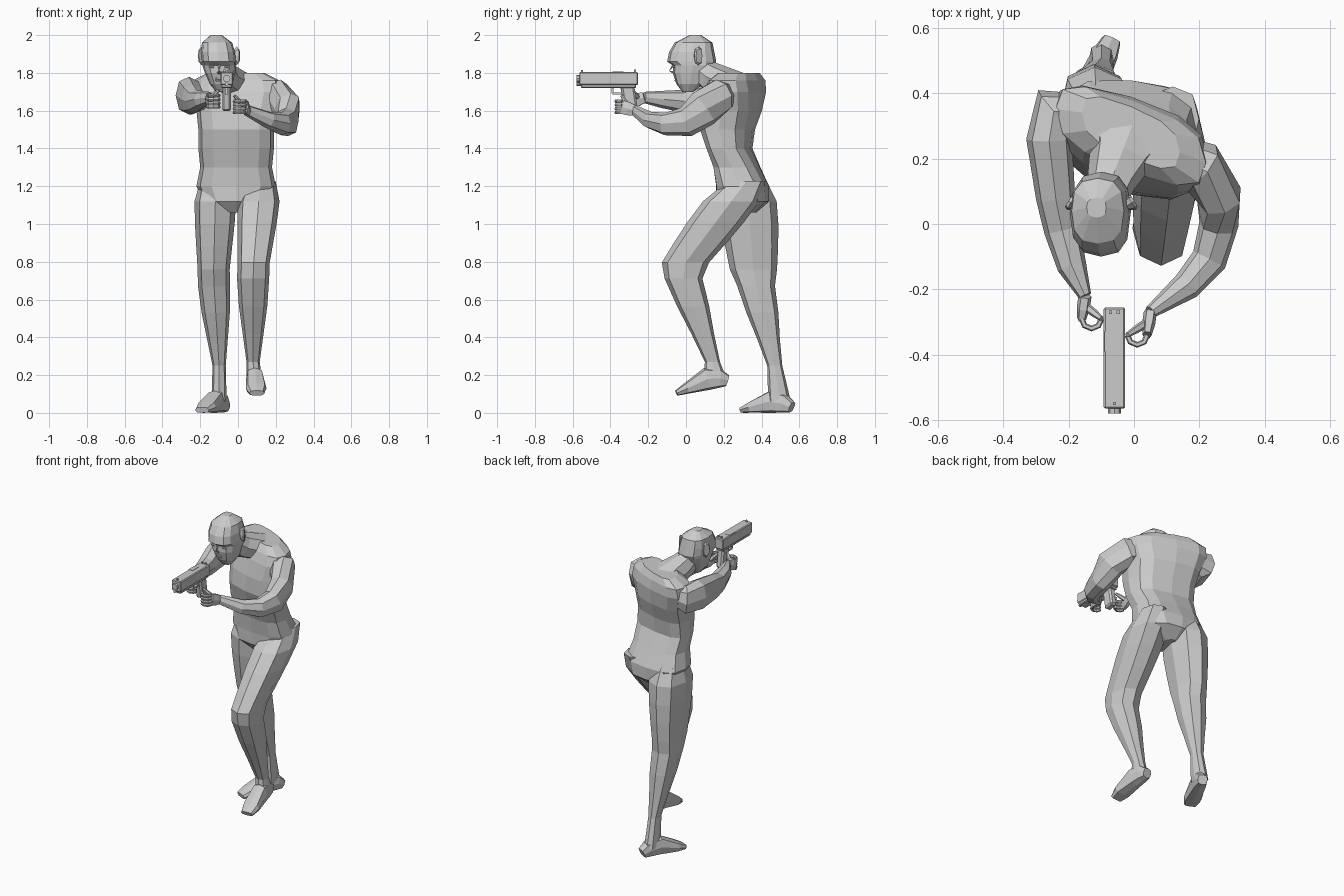
import bpy, bmesh, math
from mathutils import Vector, Matrix

cube = bpy.data.objects.get("Cube")
if cube:
    bpy.data.objects.remove(cube)

colour = (0.6, 0.6, 0.6, 1)
grey = bpy.data.materials.new("plain grey")
grey.use_nodes = True
grey.diffuse_color = colour
grey.node_tree.nodes["Principled BSDF"].inputs["Base Color"].default_value = colour


def finish(name, bm):
    bmesh.ops.recalc_face_normals(bm, faces=bm.faces)
    mesh = bpy.data.meshes.new(name)
    bm.to_mesh(mesh)
    bm.free()
    mesh.materials.append(grey)
    bpy.context.collection.objects.link(bpy.data.objects.new(name, mesh))


def skin(name, rings):
    """Bridge rings of points and cap both ends."""
    bm = bmesh.new()
    loops = [[bm.verts.new(point) for point in ring] for ring in rings]
    count = len(loops[0])
    for lower, upper in zip(loops, loops[1:]):
        for i in range(count):
            j = (i + 1) % count
            bm.faces.new((lower[i], lower[j], upper[j], upper[i]))
    bm.faces.new(loops[0])
    bm.faces.new(loops[-1])
    finish(name, bm)


def outline(sides, power):
    """Unit polygon, squarer for a lower power."""
    points = []
    for i in range(sides):
        angle = math.tau * i / sides
        c, s = math.cos(angle), math.sin(angle)
        points.append((math.copysign(abs(c) ** power, c), math.copysign(abs(s) ** power, s)))
    return points


def level_loft(name, centers, radii, sides=8, power=0.8, twists=None):
    """Loft through horizontal sections; twist carries the left side forward."""
    twists = twists or [0] * len(centers)
    rings = []
    for center, (rx, ry), twist in zip(centers, radii, twists):
        rings.append([center + Vector((u * rx, v * ry - twist * u * rx, 0))
                      for u, v in outline(sides, power)])
    skin(name, rings)


def limb(name, path, radii, sides=8, power=0.85):
    """Loft through sections square to a path; radii are half width and half height."""
    points = [Vector(point) for point in path]
    last = len(points) - 1
    rings = []
    for k, (point, (width, height)) in enumerate(zip(points, radii)):
        along = (points[min(k + 1, last)] - points[max(k - 1, 0)]).normalized()
        side = along.cross(Vector((0, 0, 1))).normalized()
        up = side.cross(along)
        rings.append([point + side * u * width + up * v * height
                      for u, v in outline(sides, power)])
    skin(name, rings)


def box(name, center, size, tilt=0.0, bevel=0.0):
    bm = bmesh.new()
    bmesh.ops.create_cube(bm, size=1)
    bmesh.ops.scale(bm, vec=size, verts=bm.verts)
    if bevel:
        bmesh.ops.bevel(bm, geom=bm.edges[:], offset=bevel, segments=1, affect='EDGES')
    bm.transform(Matrix.Translation(center) @ Matrix.Rotation(tilt, 4, 'X'))
    finish(name, bm)


# Torso: height, centre depth, half width, half depth
torso = [(1.06, .29, .05, .08), (1.12, .3, .17, .14), (1.2, .3, .21, .14), (1.3, .27, .19, .12),
         (1.4, .23, .2, .11), (1.5, .22, .2, .13), (1.6, .24, .21, .14), (1.7, .26, .24, .13),
         (1.76, .27, .23, .11), (1.8, .28, .15, .08)]
level_loft("torso", [Vector((-.01, y, z)) for z, y, rx, ry in torso],
           [row[2:] for row in torso], sides=12, power=0.7,
           twists=[.45 * k / len(torso) for k in range(len(torso))])

# Head leans to the right as it rises; the brow overhangs the eyes
head = [(1.7, .01, .03, .03), (1.74, .02, .06, .07), (1.8, .03, .08, .1), (1.84, .04, .09, .11),
        (1.86, .03, .09, .13), (1.91, .03, .09, .12), (1.96, .04, .08, .1), (2, .05, .03, .03)]
level_loft("head", [Vector((-.1 - .1 * (z - 1.85), y, z)) for z, y, rx, ry in head],
           [row[2:] for row in head], sides=12, power=0.75)
limb("neck", [(-.01, .29, 1.72), (-.04, .21, 1.75), (-.07, .13, 1.78), (-.09, .06, 1.83)],
     [(.15, .08), (.1, .08), (.075, .08), (.06, .06)])

# Face
face = Vector((-.1, -.06, 1.8))
limb("nose", [face + Vector((0, y, z)) for y, z in ((0, .05), (-.03, .01), (0, 0))],
     [(.01, .01), (.016, .012), (.014, .01)], sides=6)
for label, height in (("upper_lip", -.03), ("lower_lip", -.04)):
    box(label, face + Vector((0, .01, height)), (.04, .02, .01), bevel=.003)
for label, sign in (("left", 1), ("right", -1)):
    box(label + "_eye", face + Vector((sign * .04, 0, .03)), (.03, .01, .01), bevel=.003)
    ear = face + Vector((sign * .085, .12, .09))
    out = Vector((sign * .008, .005, 0))
    limb(label + "_ear", [ear - out, ear + out, ear + out * 2],
         [(.015, .03), (.025, .05), (.02, .04)])


def leg(label, hip, knee, ankle, heel, toe):
    """Thigh and calf taper along straight bones; the foot follows its sole line."""
    hip, knee, ankle, heel, toe = map(Vector, (hip, knee, ankle, heel, toe))
    centers = [hip.lerp(knee, t) for t in (-.3, 0, .3, .6, .9)]
    centers += [knee.lerp(ankle, t) for t in (.1, .4, .7, 1)]
    centers.append(heel.lerp(toe, .25) + Vector((0, 0, .06)))
    radii = [(.08, .1), (.11, .15), (.105, .15), (.095, .14), (.085, .125),
             (.085, .1), (.075, .085), (.055, .06), (.035, .04), (.04, .06)]
    level_loft(label + "_leg", centers, radii)
    shape = [(.03, .03), (.04, .05), (.045, .06), (.055, .03), (.04, .015)]
    sole = [heel.lerp(toe, t) + Vector((0, 0, height))
            for t, (width, height) in zip((0, .15, .4, .8, 1), shape)]
    limb(label + "_foot", sole, shape, power=0.6)


leg("left", (.11, .24, 1.12), (.08, -.03, .76), (.08, .14, .27), (.08, .22, .14), (.1, -.05, .09))
leg("right", (-.12, .33, 1.12), (-.13, .36, .72), (-.1, .47, .25), (-.07, .56, 0), (-.19, .3, 0))

# Arms share one taper from shoulder to wrist
taper = [(.06, .06), (.08, .09), (.07, .1), (.06, .08), (.055, .06), (.045, .045), (.02, .03)]
limb("left_arm", [(.1, .22, 1.69), (.2, .18, 1.68), (.26, .09, 1.61), (.26, 0, 1.54),
                  (.23, -.11, 1.53), (.16, -.19, 1.55), (.05, -.27, 1.6)], taper)
limb("right_arm", [(-.17, .34, 1.69), (-.24, .35, 1.68), (-.26, .26, 1.68), (-.24, .08, 1.66),
                   (-.22, -.02, 1.65), (-.19, -.13, 1.66), (-.15, -.22, 1.67)], taper)


def hand(label, sign, center, wrist):
    """Palm on the outer side, fingers curling inward around the centre."""
    center = Vector(center)
    knuckles = center + Vector((sign * .03, 0, 0))
    wrist = Vector(wrist)
    limb(label + "_palm", [wrist, wrist.lerp(knuckles, .5), knuckles],
         [(.02, .03), (.02, .04), (.014, .04)], sides=6)
    for i, finger in enumerate(("little", "ring", "middle", "index")):
        path = []
        for step in range(5):
            angle = math.pi * step / 4
            path.append(center + Vector((sign * .03 * math.cos(angle), -.03 * math.sin(angle),
                                         .02 * (i - 1.5))))
        limb(finger.join((label + "_", "_finger")), path, [(.009, .01)] * len(path), sides=6)
    tip = center + Vector((-sign * .03, 0, .06))
    base = wrist.lerp(knuckles, .4)
    limb(label + "_thumb", [base, base.lerp(tip, .6), tip],
         [(.014, .014), (.012, .012), (.008, .008)], sides=6)


hand("left", 1, (.01, -.34, 1.62), (.05, -.27, 1.6))
hand("right", -1, (-.13, -.29, 1.65), (-.15, -.22, 1.67))

# Pistol, placed from the middle of its slide
slide = Vector((-.06, -.41, 1.77))


def pistol_part(name, y, z, size, x=0.0, **options):
    box(name, slide + Vector((x, y, z)), size, **options)


pistol_part("pistol_slide", 0, 0, (.066, .31, .07), bevel=.005)
pistol_part("pistol_frame", 0, -.04, (.056, .29, .02), bevel=.004)
pistol_part("ejection_port", .05, .034, (.03, .06, .006), x=-.015)
pistol_part("pistol_grip", .11, -.1, (.046, .07, .14), tilt=.15, bevel=.01)
pistol_part("front_sight", -.14, .04, (.01, .01, .01))
pistol_part("trigger", .07, -.06, (.01, .01, .04), tilt=.2)
pistol_part("guard_front", .02, -.06, (.016, .01, .04))
pistol_part("guard_bottom", .06, -.08, (.016, .08, .01))
for label, sign in (("left", 1), ("right", -1)):
    pistol_part(label + "_rear_sight", .14, .04, (.01, .01, .014), x=sign * .012)
for label, height, radius in (("barrel", 0, .02), ("guide_rod", -.03, .01)):
    limb(label, [slide + Vector((0, y, height)) for y in (-.1, -.17)],
         [(radius, radius)] * 2, power=1)
